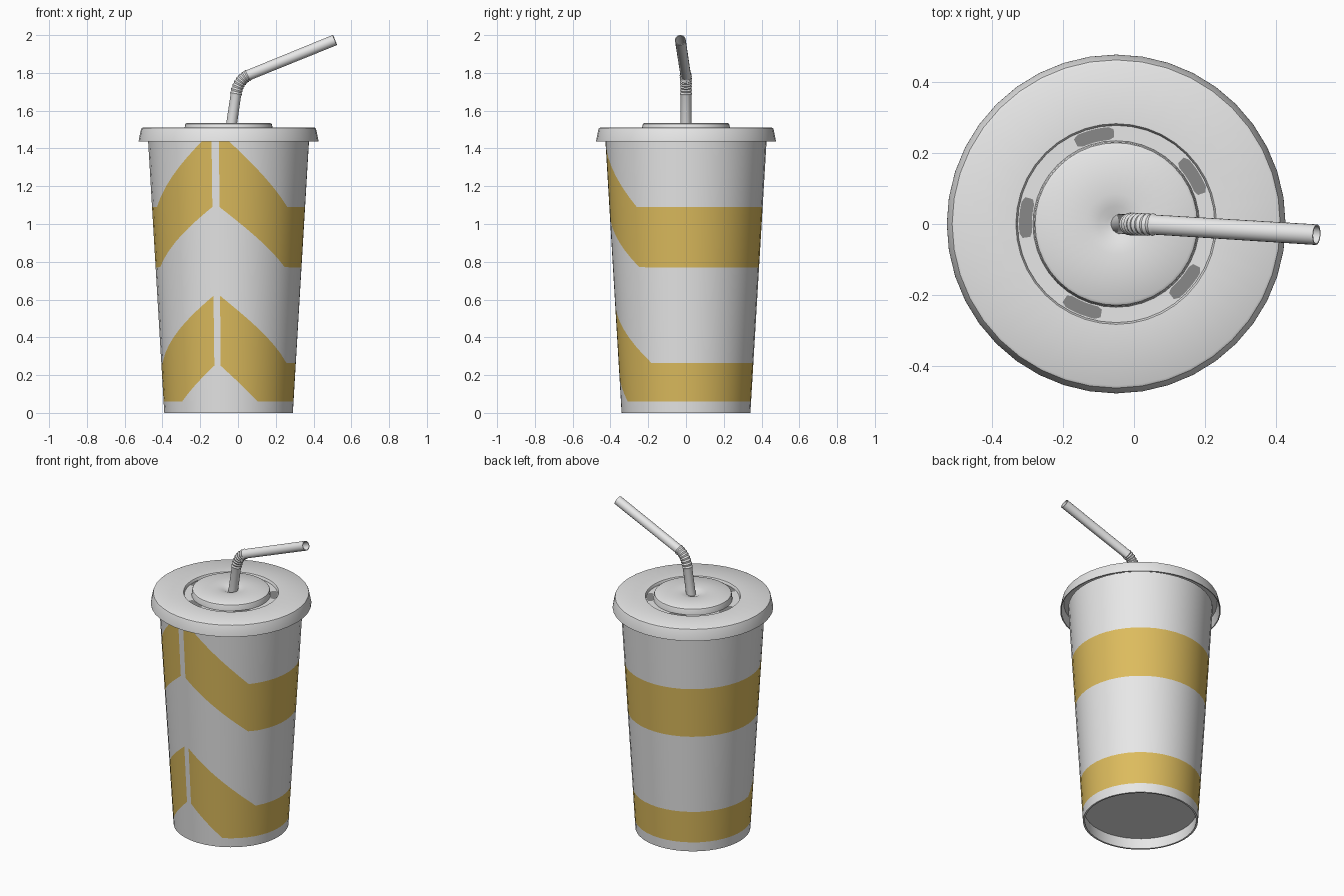
import bpy, bmesh, math
from mathutils import Vector

if "Cube" in bpy.data.objects:
    bpy.data.objects.remove(bpy.data.objects["Cube"])

CX = -0.05  # cup axis


def material(name, rgb):
    m = bpy.data.materials.new(name)
    m.diffuse_color = (*rgb, 1)
    m.use_nodes = True
    m.node_tree.nodes["Principled BSDF"].inputs["Base Color"].default_value = m.diffuse_color
    return m


white = material("white", (0.8, 0.8, 0.8))
yellow = material("golden yellow", (0.72, 0.5, 0.11))
grey = material("slot grey", (0.25, 0.25, 0.25))


def finish(name, bm, mats, recalc=True):
    bmesh.ops.remove_doubles(bm, verts=bm.verts, dist=1e-5)
    if recalc:
        bmesh.ops.recalc_face_normals(bm, faces=bm.faces)
    me = bpy.data.meshes.new(name)
    bm.to_mesh(me)
    bm.free()
    ob = bpy.data.objects.new(name, me)
    bpy.context.collection.objects.link(ob)
    for m in mats:
        me.materials.append(m)
    bpy.ops.object.select_all(action='DESELECT')
    ob.select_set(True)
    bpy.context.view_layer.objects.active = ob
    bpy.ops.object.shade_smooth_by_angle(angle=math.radians(35))
    return ob


def revolve(name, profile, mat, n=40, closed=False):
    bm = bmesh.new()
    vs = [bm.verts.new((r, 0, z)) for r, z in profile]
    es = [bm.edges.new(p) for p in zip(vs, vs[1:])]
    if closed:
        es.append(bm.edges.new((vs[-1], vs[0])))
    bmesh.ops.spin(bm, geom=vs + es, axis=(0, 0, 1), cent=(0, 0, 0),
                   angle=2 * math.pi, steps=n, use_duplicate=False)
    bmesh.ops.translate(bm, vec=(CX, 0, 0), verts=bm.verts)
    return finish(name, bm, [mat])


# Cup wall: columns follow the chevron edges, so stripes are real faces
SEAM, TOP = -9.5, 1.46


def levels(d):
    """Heights of stripe edges at d degrees away from the front seam."""
    d = abs(d)
    return (0,
            max(0.06, 0.25 - 0.19 * (d - 2.7) / 33.3),
            max(0.265, 0.62 - 0.355 * (d - 2.7) / 65.8),
            max(0.77, 1.09 - 0.32 * (d - 2.7) / 57.3),
            min(1.45, max(1.09, 1.44 - 0.007 * (d - 9.5))),
            TOP)


half = [2.7, 8.1, 15, 22, 29, 36, 44, 52, 59.5, 68.5]
half += [68.5 + 111.5 * k / 13 for k in range(1, 14)]
cols = [-d for d in reversed(half[:-1])] + half
bm = bmesh.new()
grid = []
for d in cols:
    a = math.radians(d + SEAM)
    col = []
    for z in levels(d):
        r = 0.341 + 0.0595 * z
        col.append(bm.verts.new((CX + r * math.sin(a), -r * math.cos(a), z)))
    grid.append(col)
for i, c0 in enumerate(grid):
    c1 = grid[(i + 1) % len(grid)]
    gap = abs(cols[i] + 2.7) < 0.01
    for j in range(5):
        f = bm.faces.new((c0[j], c1[j], c1[j + 1], c0[j + 1]))
        f.material_index = 1 if j in (1, 3) and not gap else 0
finish("cup_wall", bm, [white, yellow])

# Recessed cup bottom
base = revolve("cup_base", [(0.341, 0), (0.33, 0), (0.333, 0.07), (0, 0.07)], white, 44)
if base.data.polygons[-1].normal.z > 0 or any(
        p.normal.z > 0.9 for p in base.data.polygons):
    base.data.flip_normals()

# Lid with flared skirt, ring groove and raised disc with a straw dimple
revolve("lid", [(0, 1.49), (0.43, 1.49), (0.455, 1.49), (0.47, 1.437), (0.476, 1.437),
                (0.475, 1.447), (0.464, 1.500), (0.461, 1.507), (0.454, 1.511),
                (0.282, 1.511), (0.28, 1.508), (0.277, 1.494), (0.234, 1.494),
                (0.231, 1.522), (0.228, 1.530), (0.220, 1.535), (0.085, 1.535),
                (0.05, 1.530), (0.025, 1.519), (0, 1.515)], white)

# Five slots in the groove
bm = bmesh.new()
for k in range(5):
    mid = 104 + 72 * k
    prev = None
    for s in range(9):
        t = -12.5 + 25 * s / 8
        inset = 0.007 if s in (0, 8) else 0
        a = math.radians(mid + t)
        pair = [bm.verts.new((CX + r * math.cos(a), r * math.sin(a), 1.497))
                for r in (0.237 + inset, 0.273 - inset)]
        if prev:
            bm.faces.new((prev[0], prev[1], pair[1], pair[0]))
        prev = pair
finish("lid_slots", bm, [grey], recalc=False)

# Bent straw: swept hollow tube with ribs around the bend
A, C, B = Vector((-0.012, 0, 1.68)), Vector((0, 0, 1.765)), Vector((0.06, -0.002, 1.79))
path = [(Vector((-0.05, 0, 1.42)), 0.029)]
RIBS = 16
for i in range(RIBS + 1):
    t = i / RIBS
    p = A * (1 - t) ** 2 + C * 2 * t * (1 - t) + B * t * t
    path.append((p, 0.032 if i % 2 else 0.028))
path.append((Vector((0.513, -0.03, 1.974)), 0.029))

bm = bmesh.new()


def ring(i, radius, n=20):
    p = path[i][0]
    t = (path[min(i + 1, len(path) - 1)][0] - path[max(i - 1, 0)][0]).normalized()
    u = Vector((0, 1, 0)).cross(t).normalized()
    v = t.cross(u)
    return [bm.verts.new(p + radius * (u * math.cos(2 * math.pi * k / n)
                                       + v * math.sin(2 * math.pi * k / n)))
            for k in range(n)]


last = len(path)
rings = [ring(i, path[i][1]) for i in range(last)]
rings += [ring(i, 0.025) for i in reversed(range(last))]
for r0, r1 in zip(rings, rings[1:] + rings[:1]):
    for k in range(len(r0)):
        m = (k + 1) % len(r0)
        bm.faces.new((r0[k], r0[m], r1[m], r1[k]))
finish("straw", bm, [white])
